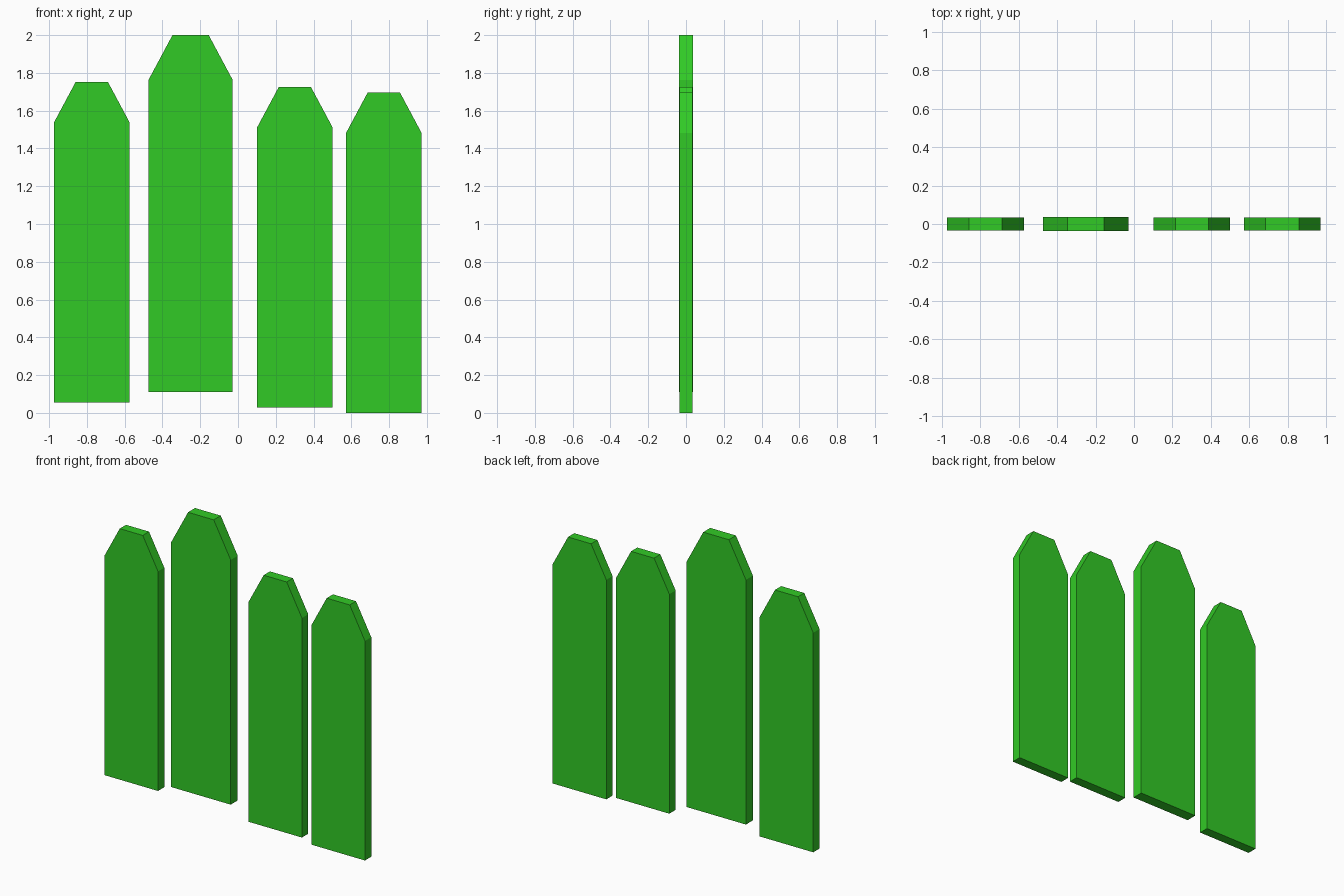
import bpy, bmesh

if "Cube" in bpy.data.objects:
    bpy.data.objects.remove(bpy.data.objects["Cube"])

green = bpy.data.materials.new("picket green")
green.diffuse_color = (0.031, 0.59, 0.019, 1)
green.use_nodes = True
green.node_tree.nodes["Principled BSDF"].inputs["Base Color"].default_value = green.diffuse_color

# One picket outline at base size: half widths and heights (x, z)
HALF, TIP, SHOULDER, HEIGHT, DEPTH = 0.20, 0.086, 1.482, 1.695, 0.067
OUTLINE = [(-HALF, 0), (HALF, 0), (HALF, SHOULDER),
           (TIP, HEIGHT), (-TIP, HEIGHT), (-HALF, SHOULDER)]


def picket(name, x, z, s=1.0):
    """Extruded picket centred on x, with its foot at z, scaled by s."""
    bm = bmesh.new()
    front = bm.faces.new([bm.verts.new((px * s, -DEPTH * s / 2, pz * s))
                          for px, pz in OUTLINE])
    res = bmesh.ops.extrude_face_region(bm, geom=[front], use_keep_orig=True)
    bmesh.ops.translate(bm, vec=(0, DEPTH * s, 0),
                        verts=[v for v in res["geom"] if isinstance(v, bmesh.types.BMVert)])
    bmesh.ops.recalc_face_normals(bm, faces=bm.faces)
    mesh = bpy.data.meshes.new(name)
    bm.to_mesh(mesh)
    bm.free()
    mesh.materials.append(green)
    obj = bpy.data.objects.new(name, mesh)
    obj.location = (x, 0, z)
    bpy.context.collection.objects.link(obj)


# Four separate pickets; the second is larger and sits highest
picket("picket_left", -0.774, 0.056)
picket("picket_tall", -0.251, 0.111, 1.1145)
picket("picket_middle", 0.301, 0.029)
picket("picket_right", 0.772, 0.0)
